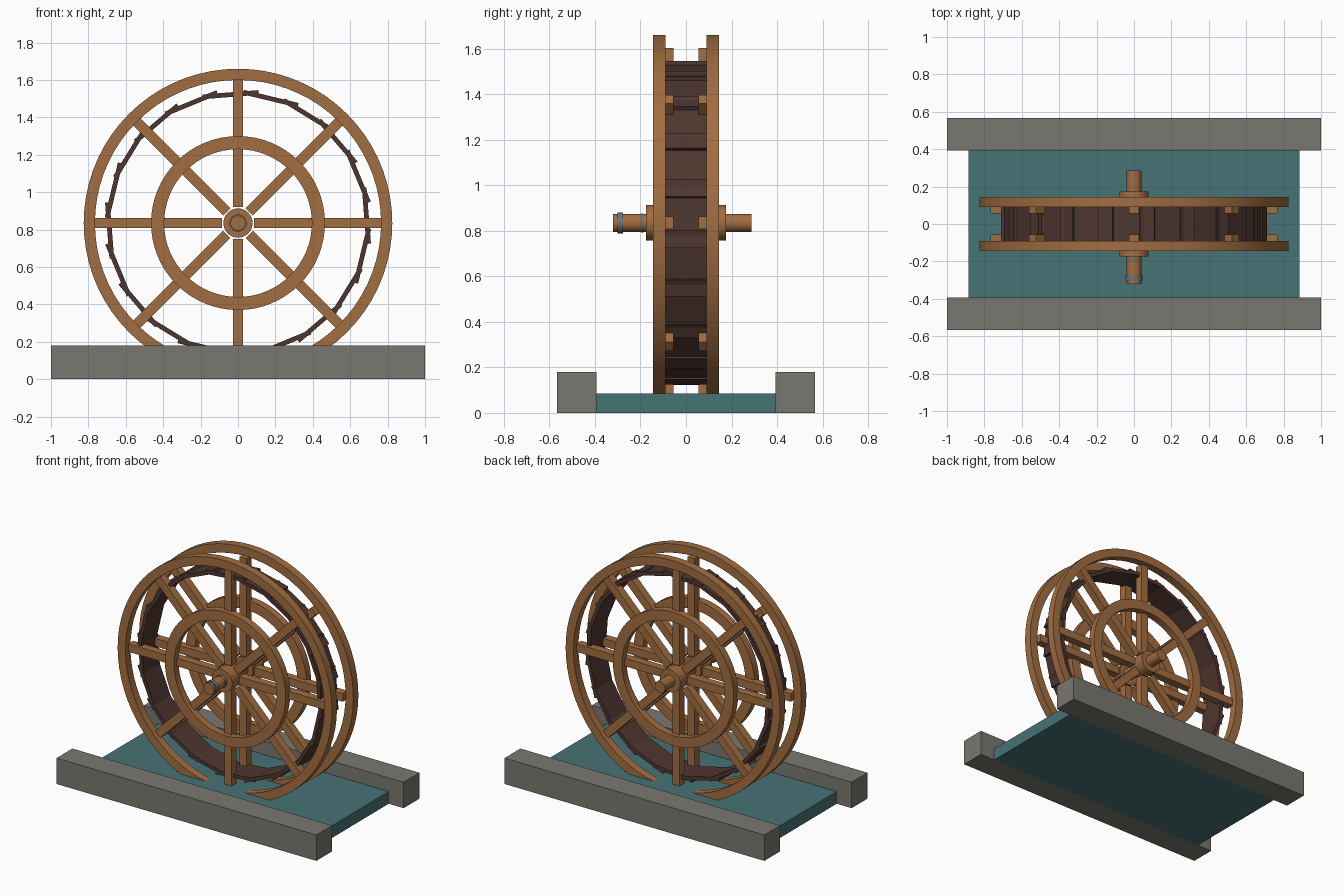
import bpy, bmesh, math
from mathutils import Matrix, Vector

if "Cube" in bpy.data.objects:
    bpy.data.objects.remove(bpy.data.objects["Cube"])

AXIS_Z = 0.835


def material(name, color):
    m = bpy.data.materials.new(name)
    m.diffuse_color = (*color, 1)
    m.use_nodes = True
    m.node_tree.nodes["Principled BSDF"].inputs["Base Color"].default_value = m.diffuse_color
    return m


WOOD = material("warm_wood", (0.36, 0.155, 0.055))
DARK = material("dark_wood", (0.078, 0.037, 0.029))
STONE = material("grey_stone", (0.19, 0.185, 0.16))
WATER = material("teal_water", (0.063, 0.17, 0.18))
METAL = material("grey_metal", (0.15, 0.17, 0.18))


def finish(name, bm, mat, smooth=False):
    bmesh.ops.recalc_face_normals(bm, faces=bm.faces)
    me = bpy.data.meshes.new(name)
    bm.to_mesh(me)
    bm.free()
    me.materials.append(mat)
    ob = bpy.data.objects.new(name, me)
    bpy.context.collection.objects.link(ob)
    if smooth:
        bpy.ops.object.select_all(action='DESELECT')
        ob.select_set(True)
        bpy.context.view_layer.objects.active = ob
        bpy.ops.object.shade_smooth_by_angle(angle=math.radians(35))
    return ob


def add_box(bm, lo, hi, xf=Matrix()):
    lo, hi = Vector(lo), Vector(hi)
    m = Matrix.Translation((lo + hi) / 2) @ Matrix.Diagonal((*(hi - lo), 1))
    bmesh.ops.create_cube(bm, size=1, matrix=xf @ m)


def box(name, lo, hi, mat):
    bm = bmesh.new()
    add_box(bm, lo, hi)
    return finish(name, bm, mat)


def turn(deg):
    """Local +x becomes the radial direction at this angle on the wheel."""
    return Matrix.Translation((0, 0, AXIS_Z)) @ Matrix.Rotation(-math.radians(deg), 4, 'Y')


def ring(name, r0, r1, y0, y1, mat, n=64):
    """Square-section ring, or a solid disc when r0 is 0."""
    bm = bmesh.new()
    loops = []
    corners = [(r1, y0), (r1, y1)] + ([(r0, y1), (r0, y0)] if r0 else [])
    for r, y in corners:
        loops.append([bm.verts.new((r * math.cos(2 * math.pi * i / n), y,
                                    AXIS_Z + r * math.sin(2 * math.pi * i / n)))
                      for i in range(n)])
    pairs = [(k, (k + 1) % len(loops)) for k in range(len(loops))] if r0 else [(0, 1)]
    for a, b in pairs:
        for i in range(n):
            j = (i + 1) % n
            bm.faces.new((loops[a][i], loops[a][j], loops[b][j], loops[b][i]))
    if not r0:
        bm.faces.new(loops[0])
        bm.faces.new(loops[1])
    return finish(name, bm, mat, True)


# Stone channel walls and the water between them
for side, s in (("front", -1), ("back", 1)):
    ys = sorted((s * 0.393, s * 0.567))
    box(side + "_stone_wall", (-1, ys[0], 0), (1, ys[1], 0.18), STONE)
box("water", (-0.885, -0.393, 0), (0.885, 0.393, 0.085), WATER)

# Two wheel sides: rim, inner ring, hub and eight spokes
for side, s in (("front", -1), ("back", 1)):
    def span(a, b):
        return sorted((s * a, s * b))
    ring(side + "_rim", 0.765, 0.825, *span(0.09, 0.145), WOOD, 72)
    ring(side + "_inner_ring", 0.395, 0.465, *span(0.09, 0.14), WOOD)
    ring(side + "_hub", 0, 0.078, *span(0.055, 0.175), WOOD, 32)
    bm = bmesh.new()
    ys = span(0.055, 0.11)
    for k in range(8):
        add_box(bm, (0.085, ys[0], -0.0275), (0.768, ys[1], 0.0275), turn(45 * k))
    finish(side + "_spokes", bm, WOOD)

# Overlapping paddle boards around the drum
bm = bmesh.new()
for k in range(20):
    add_box(bm, (0.675, -0.09, -0.165), (0.70, 0.09, 0.135), turn(4.5 + 18 * k))
finish("paddle_boards", bm, DARK)

# Axle with metal bands
ring("axle", 0, 0.04, -0.32, 0.287, WOOD, 32)
ring("axle_end_band", 0.036, 0.046, -0.302, -0.276, METAL, 32)
ring("axle_hub_band", 0.036, 0.042, -0.198, -0.186, METAL, 32)
